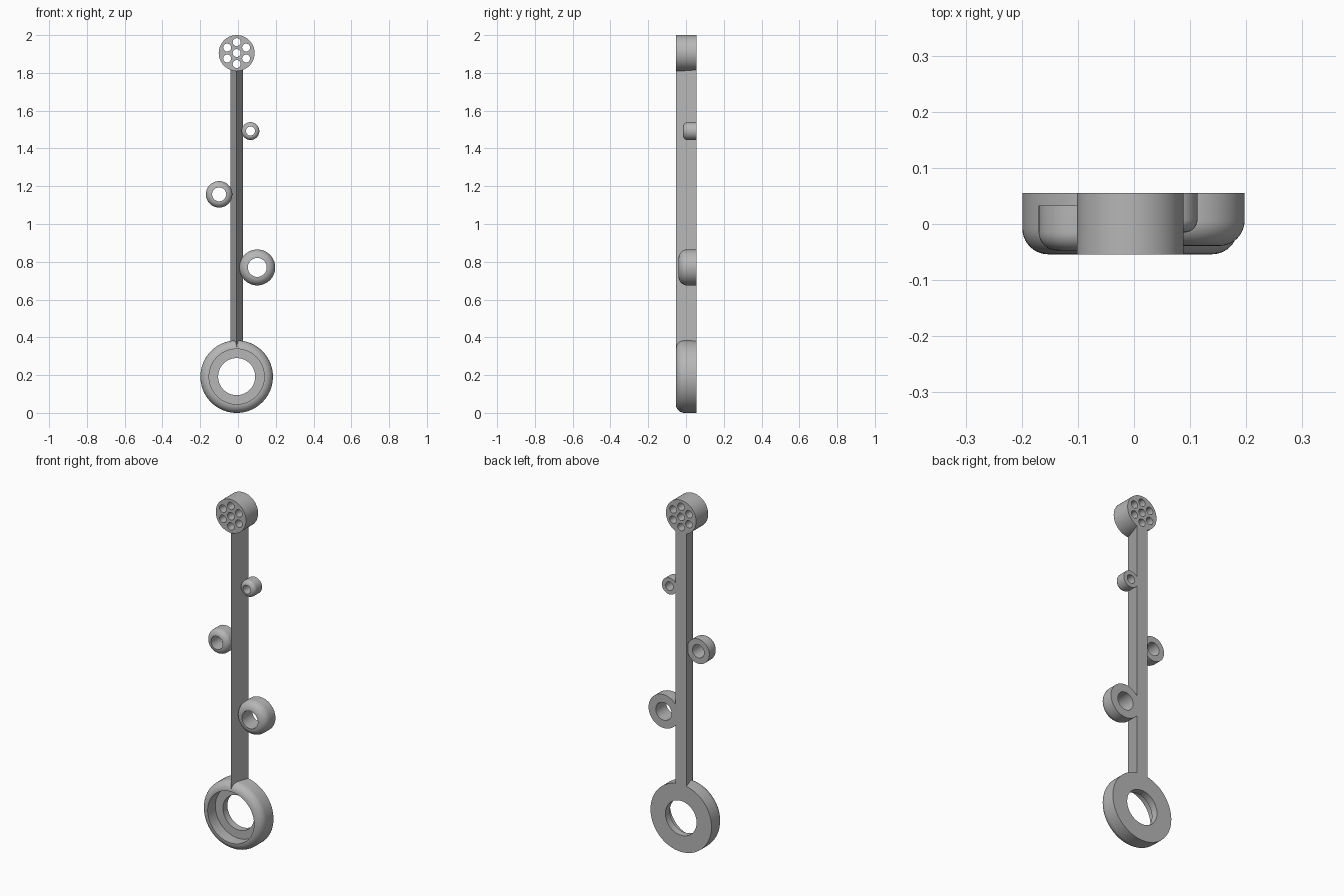
import bpy, bmesh, math
from mathutils import Matrix, Vector

cube = bpy.data.objects.get("Cube")
if cube:
    bpy.data.objects.remove(cube, do_unlink=True)

grey = bpy.data.materials.new("plain grey")
grey.use_nodes = True
grey.diffuse_color = (0.47, 0.47, 0.47, 1)
grey.node_tree.nodes["Principled BSDF"].inputs["Base Color"].default_value = grey.diffuse_color

AXIS_X = -0.007
FRONT, BACK = -0.054, 0.055


def add_object(name, bm, location=(0, 0, 0)):
    bmesh.ops.recalc_face_normals(bm, faces=bm.faces)
    mesh = bpy.data.meshes.new(name)
    bm.to_mesh(mesh)
    bm.free()
    mesh.materials.append(grey)
    obj = bpy.data.objects.new(name, mesh)
    obj.location = location
    bpy.context.collection.objects.link(obj)
    return obj


def smooth(obj):
    bpy.ops.object.select_all(action="DESELECT")
    obj.select_set(True)
    bpy.context.view_layer.objects.active = obj
    bpy.ops.object.shade_smooth_by_angle(angle=math.radians(30))


def ring(name, x, z, outer, hole, front, back, lip=None, floor=None):
    """Ring turned around y, its front rounded from the outside to the lip."""
    lip = lip or hole
    fillet = outer - lip
    profile = [(hole, back), (outer, back)]
    for i in range(11):
        a = math.pi / 2 * i / 10
        profile.append((lip + fillet * math.cos(a), front + fillet * (1 - math.sin(a))))
    if floor is not None:
        profile += [(lip, floor), (hole, floor)]
    bm = bmesh.new()
    verts = [bm.verts.new((r, y, 0)) for r, y in profile]
    edges = [bm.edges.new((v, verts[i - 1])) for i, v in enumerate(verts)]
    bmesh.ops.spin(bm, geom=verts + edges, cent=(0, 0, 0), axis=(0, 1, 0),
                   angle=math.tau, steps=72, use_merge=True)
    bmesh.ops.remove_doubles(bm, verts=bm.verts, dist=0.00001)
    obj = add_object(name, bm, (x, 0, z))
    smooth(obj)


def add_cylinder(bm, x, z, radius, depth, segments):
    turn = Matrix.Translation((x, 0, z)) @ Matrix.Rotation(math.pi / 2, 4, "X")
    bmesh.ops.create_cone(bm, cap_ends=True, segments=segments, radius1=radius,
                          radius2=radius, depth=depth, matrix=turn)


# Rings: large recessed foot ring and three small side rings
ring("foot_ring", AXIS_X, 0.192, 0.192, 0.098, FRONT, BACK, lip=0.146, floor=0.015)
ring("lower_side_ring", 0.102, 0.77, 0.095, 0.05, -0.039, BACK)
ring("middle_side_ring", -0.1, 1.157, 0.07, 0.037, -0.047, 0.033)
ring("upper_side_ring", 0.066, 1.492, 0.047, 0.024, -0.015, BACK)

# Shaft: triangular bar with its ridge to the front
bm = bmesh.new()
section = [(AXIS_X - 0.034, BACK), (AXIS_X + 0.034, BACK), (AXIS_X, FRONT)]
base = bm.faces.new([bm.verts.new((x, y, 0.345)) for x, y in section])
top = bmesh.ops.extrude_face_region(bm, geom=[base], use_keep_orig=True)
bmesh.ops.translate(bm, vec=Vector((0, 0, 1.475)),
                    verts=[v for v in top["geom"] if isinstance(v, bmesh.types.BMVert)])
add_object("shaft", bm)

# Head: disc pierced by a centre hole and six around it
bm = bmesh.new()
add_cylinder(bm, 0, 0, 0.095, BACK - FRONT, 72)
head = add_object("pierced_head", bm, (AXIS_X, (FRONT + BACK) / 2, 1.905))
bm = bmesh.new()
add_cylinder(bm, 0, 0, 0.021, 0.3, 32)
for i in range(6):
    a = math.tau * i / 6
    add_cylinder(bm, 0.058 * math.sin(a), 0.058 * math.cos(a), 0.021, 0.3, 32)
cutter = add_object("hole_cutter", bm, head.location)
cutter.hide_render = True
cut = head.modifiers.new("holes", "BOOLEAN")
cut.operation = "DIFFERENCE"
cut.solver = "EXACT"
cut.object = cutter
bpy.context.view_layer.objects.active = head
bpy.ops.object.modifier_apply(modifier=cut.name)
bpy.data.objects.remove(cutter, do_unlink=True)
smooth(head)
